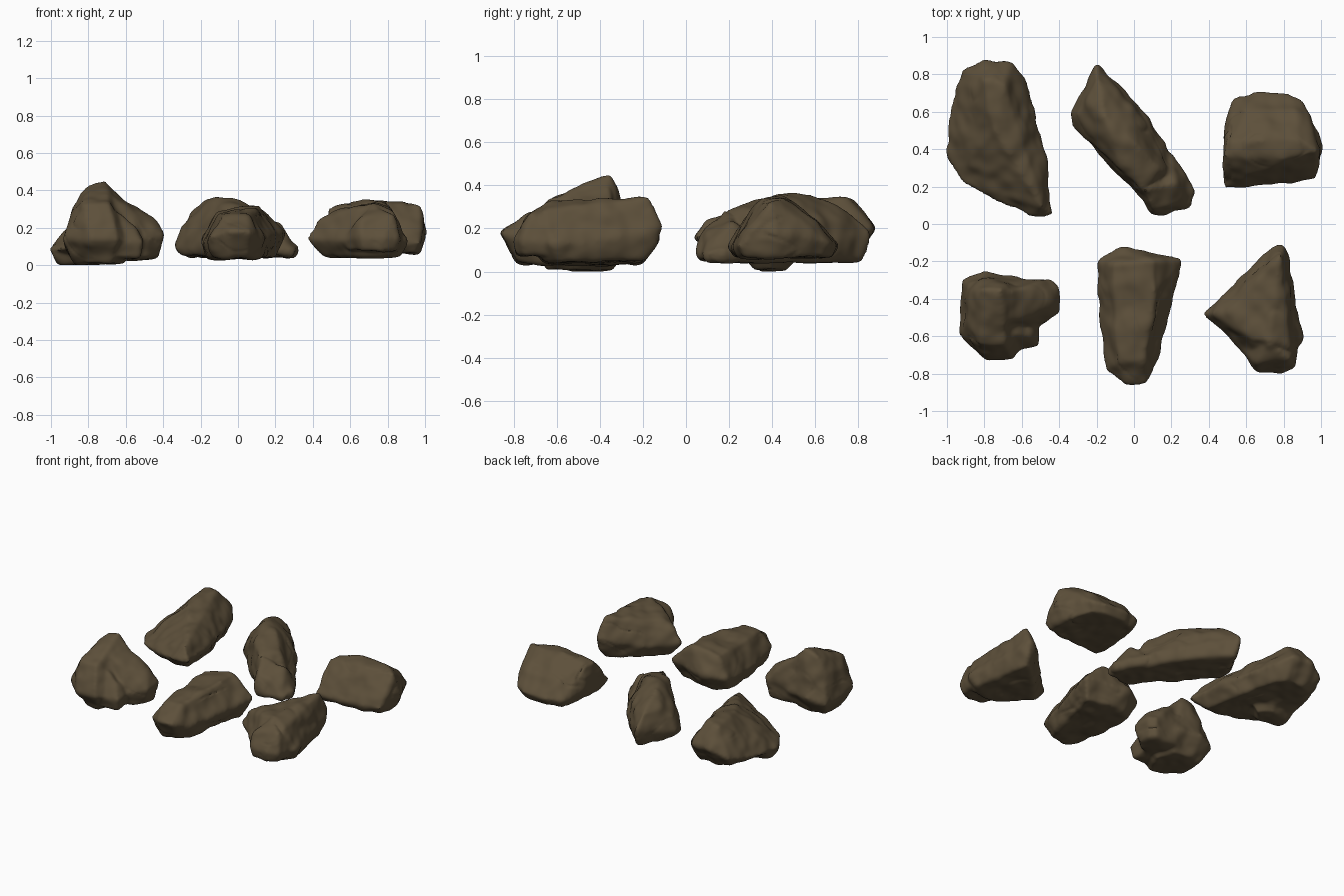
import bpy
import bmesh
from mathutils import Vector, noise

default_cube = bpy.data.objects.get("Cube")
if default_cube:
    bpy.data.objects.remove(default_cube, do_unlink=True)

# One earthy brown for every stone
stone_brown = bpy.data.materials.new("stone brown")
stone_brown.use_nodes = True
stone_colour = (0.11, 0.08, 0.043, 1)
stone_brown.diffuse_color = stone_colour
shader = next(n for n in stone_brown.node_tree.nodes if n.type == 'BSDF_PRINCIPLED')
shader.inputs["Base Color"].default_value = stone_colour
shader.inputs["Roughness"].default_value = 0.9


def add_hull(bm, girdle, extra, floor, taper):
    """Add a convex chunk: widest outline, extra points and a tapered underside, in hundredths."""
    centre = sum((Vector(p) for p in girdle), Vector()) / len(girdle)
    points = [Vector(p) for p in girdle + extra]
    for p in girdle:
        low = centre.lerp(Vector(p), taper)
        low.z = floor
        points.append(low)
    verts = [bm.verts.new(p / 100) for p in points]
    result = bmesh.ops.convex_hull(bm, input=verts)
    unused = {g for g in result["geom_interior"] if isinstance(g, bmesh.types.BMVert)}
    bmesh.ops.delete(bm, geom=list(unused), context='VERTS')


def weather(mesh, seed):
    """Push the surface in and out for broad dents, fine pits and shallow cracks."""
    bm = bmesh.new()
    bm.from_mesh(mesh)
    bm.normal_update()
    shift = Vector((seed, seed * 2, -seed)) * 3.7
    moves = []
    for v in bm.verts:
        p = v.co + shift
        broad = noise.noise(p * 7) * 0.014
        fine = noise.noise(p * 14) * 0.008
        stretched = Vector((p.x * 5, p.y * 3, p.z * 8))
        crack = max(0, 0.05 - abs(noise.noise(stretched))) * max(0, noise.noise(p * 4)) * -0.3
        moves.append(v.normal * (broad + fine + crack + 0.005))
    for v, move in zip(bm.verts, moves):
        v.co += move
        v.co.z = max(v.co.z, 0)
    bm.to_mesh(mesh)
    bm.free()


def make_rock(name, seed, *chunks):
    """Fuse the chunks into one worn stone."""
    mesh = bpy.data.meshes.new(name)
    bm = bmesh.new()
    for chunk in chunks:
        add_hull(bm, *chunk)
    bmesh.ops.recalc_face_normals(bm, faces=bm.faces)
    bm.to_mesh(mesh)
    bm.free()
    rock = bpy.data.objects.new(name, mesh)
    bpy.context.collection.objects.link(rock)
    bpy.ops.object.select_all(action='DESELECT')
    rock.select_set(True)
    bpy.context.view_layer.objects.active = rock

    fuse = rock.modifiers.new("fuse", 'REMESH')
    fuse.mode = 'VOXEL'
    fuse.voxel_size = 0.012
    wear = rock.modifiers.new("wear", 'SMOOTH')
    wear.factor = 0.5
    wear.iterations = 8
    for modifier in ("fuse", "wear"):
        bpy.ops.object.modifier_apply(modifier=modifier)

    weather(rock.data, seed)
    rock.data.materials.clear()
    rock.data.materials.append(stone_brown)
    bpy.ops.object.shade_smooth_by_angle(angle=0.8)
    return rock


# Long ridged stone with a low keel, back on the right-hand side
make_rock("back_long_rock", 1, (
    [(-92, 82, 14), (-80, 87, 20), (-65, 86, 20), (-58, 78, 16), (-55, 60, 14), (-48, 40, 15),
     (-44, 5, 16), (-56, 4, 15), (-76, 18, 11), (-93, 23, 9), (-100, 37, 8), (-98, 62, 10)],
    [(-80, 77, 33), (-70, 75, 34), (-74, 50, 33), (-67, 42, 31), (-49, 9, 24), (-87, 36, 19)],
    6, 0.78), (
    [(-98, 34, 6), (-98, 46, 6), (-78, 50, 6), (-68, 40, 6), (-80, 28, 6)],
    [(-97, 40, 1)], 1, 0.7))

# Diagonal slab with a steep long side and a blunt foot
make_rock("back_diagonal_rock", 2, (
    [(-20, 86, 18), (-33, 60, 10), (-33, 53, 9), (-22, 43, 9), (6, 12, 9), (24, 22, 10),
     (16, 43, 11), (0, 66, 13)],
    [(-20, 79, 26), (-30, 59, 21), (-25, 65, 27), (-22, 47, 25), (-16, 58, 35), (-10, 46, 36),
     (2, 42, 35), (-8, 31, 30), (4, 19, 28), (13, 30, 28), (-2, 62, 25)],
    5, 0.88), (
    [(-4, 24, 9), (10, 5, 10), (18, 5, 9), (30, 9, 8), (32, 18, 9), (20, 38, 10)],
    [(10, 8, 20), (19, 10, 18), (22, 22, 22), (26, 14, 16), (6, 18, 28)], 5, 0.88))

# Wedge with one straight crest
make_rock("back_wedge_rock", 3, (
    [(48, 19, 12), (66, 21, 10), (98, 24, 12), (100, 42, 18), (91, 65, 14), (83, 70, 12),
     (64, 70, 12), (53, 66, 12), (48, 50, 14)],
    [(49, 36, 30), (50, 44, 30), (66, 45, 35), (88, 45, 34), (98, 39, 32), (80, 35, 34),
     (60, 60, 23), (86, 60, 23)],
    7, 0.88))

# Blocky peaked stone with a side knob and a lower front lobe
make_rock("front_peaked_rock", 4, (
    [(-92, -30, 10), (-80, -26, 14), (-60, -29, 14), (-54, -50, 12), (-64, -73, 14),
     (-78, -73, 14), (-93, -59, 13)],
    [(-81, -35, 42), (-71, -35, 45), (-78, -50, 39), (-66, -45, 36), (-69, -65, 33),
     (-83, -64, 32), (-89, -52, 29), (-87, -36, 31)],
    1, 0.65), (
    [(-72, -30, 15), (-44, -29, 17), (-40, -34, 17), (-40, -47, 16), (-48, -54, 14), (-68, -56, 13)],
    [(-45, -36, 23), (-44, -42, 23), (-54, -35, 30), (-68, -36, 41), (-54, -48, 26), (-66, -52, 35)],
    4, 0.75), (
    [(-74, -46, 12), (-51, -48, 13), (-51, -65, 13), (-66, -68, 12)],
    [(-56, -60, 22), (-66, -58, 30)], 4, 0.8))

# Tapered stone with a raised rounded nose
make_rock("front_tapered_rock", 5, (
    [(-19, -20, 14), (-8, -13, 16), (2, -13, 16), (25, -19, 17), (20, -40, 13), (13, -62, 13),
     (12, -74, 14), (6, -85, 18), (-5, -86, 18), (-15, -78, 15), (-18, -56, 12), (-20, -28, 12)],
    [(-11, -22, 28), (10, -20, 32), (11, -40, 31), (-10, -48, 27), (5, -72, 27), (-8, -74, 26)],
    4, 0.8))

# Three-cornered stone with a pointed side and a stubby front lobe
make_rock("front_cornered_rock", 6, (
    [(38, -48, 14), (54, -31, 14), (75, -12, 20), (80, -11, 20), (82, -26, 14), (88, -48, 13),
     (90, -62, 13), (84, -72, 13), (60, -71, 13)],
    [(78, -17, 34), (70, -34, 28), (72, -62, 33), (64, -62, 31), (50, -47, 28), (43, -48, 23),
     (83, -66, 28)],
    5, 0.78), (
    [(56, -66, 14), (66, -79, 15), (78, -80, 15), (86, -76, 14), (88, -60, 14), (60, -55, 14)],
    [(66, -74, 24), (83, -72, 27), (72, -64, 32)], 8, 0.85))
